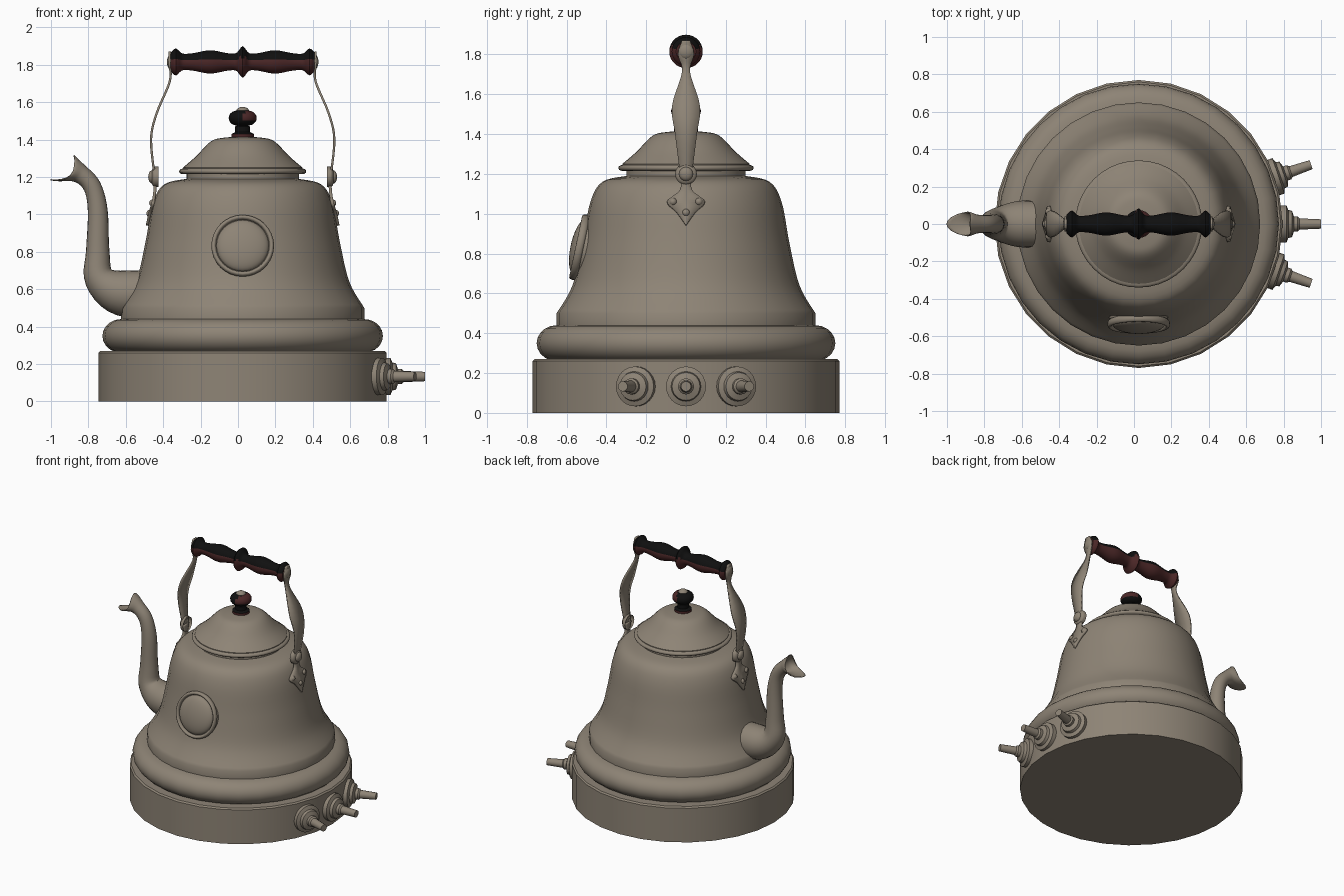
import bpy, bmesh, math
from mathutils import Vector, geometry

CX = 0.025  # vertical axis of the pot
UP = Vector((0, 0, 1))
AXIS = Vector((CX, 0, 0))
if "Cube" in bpy.data.objects:
    bpy.data.objects.remove(bpy.data.objects["Cube"], do_unlink=True)


def material(name, red, green, blue):
    mat = bpy.data.materials.new(name)
    mat.use_nodes = True
    mat.diffuse_color = (red, green, blue, 1)
    shader = mat.node_tree.nodes["Principled BSDF"]
    shader.inputs["Base Color"].default_value = mat.diffuse_color
    return mat


METAL = material("warm grey metal", 0.27, 0.23, 0.18)
RED = material("dark red wood", 0.07, 0.02, 0.02)
BLACK = material("black wood", 0.005, 0.005, 0.005)


def smooth(points, steps=6):
    """Smooth curve through a few points."""
    pts = [Vector(p) for p in points]
    padded = [pts[0], *pts, pts[-1]]
    curve = []
    for a, b, c, d in zip(padded, padded[1:], padded[2:], padded[3:]):
        curve += geometry.interpolate_bezier(b, b + (c - a) / 6, c - (d - b) / 6, c, steps)[:-1]
    return curve + [pts[-1]]


def arc(radius, height, across, along, start=-1, stop=1, steps=10):
    """Part of an ellipse as profile points, measured in quarter turns."""
    angles = [math.pi / 2 * (start + (stop - start) * i / steps) for i in range(steps + 1)]
    return [(radius + across * math.cos(a), height + along * math.sin(a)) for a in angles]


def bump(value, centre, width):
    return math.exp(-((value - centre) / width) ** 2)


def skin(rings, closed=True):
    """Join rows of points with quads."""
    bm = bmesh.new()
    rows = [[bm.verts.new(p) for p in ring] for ring in rings]
    count = len(rows[0])
    for a, b in zip(rows, rows[1:]):
        for i in range(count if closed else count - 1):
            j = (i + 1) % count
            bm.faces.new((a[i], a[j], b[j], b[i]))
    bmesh.ops.remove_doubles(bm, verts=bm.verts, dist=0.0002)
    bmesh.ops.recalc_face_normals(bm, faces=bm.faces)
    bm.normal_update()
    return bm


def finish(name, bm, wooden=None, thickness=None):
    """Make the object; wooden(face) tells which faces are black rather than red."""
    mesh = bpy.data.meshes.new(name)
    for mat in (RED, BLACK) if wooden else (METAL,):
        mesh.materials.append(mat)
    if wooden:
        for face in bm.faces:
            face.material_index = int(wooden(face))
    bm.to_mesh(mesh)
    bm.free()
    mesh.shade_smooth()
    mesh.set_sharp_from_angle(angle=math.radians(40))
    obj = bpy.data.objects.new(name, mesh)
    bpy.context.collection.objects.link(obj)
    if thickness:
        wall = obj.modifiers.new("wall", 'SOLIDIFY')
        wall.thickness, wall.offset = thickness, 0


def lathe(name, profile, origin=AXIS, axis=UP, sides=32, wooden=None):
    """Spin (radius, height) points around an axis."""
    turn = axis.to_track_quat('Z', 'Y')
    angles = [2 * math.pi * i / sides for i in range(sides)]
    rings = [[origin + turn @ Vector((r * math.cos(a), r * math.sin(a), h)) for a in angles]
             for r, h in profile]
    finish(name, skin(rings), wooden)


def ribbon(name, side, path, thickness):
    """Flat strip along (distance from axis, height, half width)."""
    rows = [[(CX + side * d, k * w, z) for k in (-1, 0, 1)] for d, z, w in smooth(path)]
    finish(name, skin(rows, closed=False), thickness=thickness)


def button(name, side, distance, y, z, radius, depth=0.02):
    """Small domed stud facing sideways."""
    profile = [(radius, -depth)] + arc(0, 0, radius, depth, start=0, steps=5)
    lathe(name, profile, Vector((CX + side * distance, y, z)), Vector((side, 0, 0)), sides=16)


# Base drum
lathe("base", [(0, 0), (0.77, 0), (0.77, 0.26), (0.76, 0.27), (0, 0.27)], sides=28)

# Bulging foot, raised band and bell-shaped body
bell = [(0.65, 0.5), (0.57, 0.64), (0.52, 0.85), (0.48, 1.06), (0.42, 1.16), (0.3, 1.19)]
lathe("body", arc(0.65, 0.35, 0.1, 0.09) + smooth(bell) + [(0.3, 1.22), (0, 1.22)])

# Lid with a rounded rim
dome = [(0.32, 1.25), (0.25, 1.31), (0.17, 1.39), (0.1, 1.41), (0, 1.415)]
lathe("lid", arc(0.32, 1.23, 0.02, 0.015, steps=6) + smooth(dome), sides=40)


# Lid knob: black, with a red foot and one red side on the bulb
def knob_is_black(face):
    z, normal = face.calc_center_median().z, face.normal
    red_side = z > 1.5 and normal.x > 0.1 and normal.z > -0.4
    return z > 1.435 and not red_side


stem = [(0, 1.4), (0.06, 1.4), (0.06, 1.43), (0.04, 1.44), (0.04, 1.47)]
lathe("lid_knob", stem + arc(0.03, 1.515, 0.045, 0.04) + [(0, 1.555)],
      sides=24, wooden=knob_is_black)
lathe("lid_knob_cap", arc(0, 1.55, 0.035, 0.025, start=0, steps=5), sides=16)

# Turned wooden grip, black on the upper side: a swell, an end bead and a middle ring
GRIP_HALF, GRIP_Z = 0.385, 1.815
grip = []
for i in range(-40, 41):
    u = abs(i) / 40
    radius = 0.042 + 0.02 * bump(u, 0.45, 0.2) + 0.03 * bump(u, 0.93, 0.06) + 0.042 * bump(u, 0, 0.06)
    grip.append((radius, GRIP_HALF * i / 40))
lathe("grip", [(0, -GRIP_HALF), *grip, (0, GRIP_HALF)], Vector((CX, 0, GRIP_Z)),
      Vector((1, 0, 0)), sides=28, wooden=lambda face: face.normal.z > 0.2)

# Handle straps, mounting plates and studs on both sides
strap = [(0.39, 1.87, 0.02), (0.39, 1.8, 0.04), (0.39, 1.71, 0.02),
         (0.46, 1.54, 0.07), (0.49, 1.4, 0.055), (0.47, 1.2, 0.03)]
plate = [(0.465, 1.2, 0.03), (0.47, 1.12, 0.03), (0.48, 1.06, 0.095),
         (0.495, 1.01, 0.05), (0.51, 0.94, 0)]
for side, label in ((1, "left"), (-1, "right")):
    ribbon("handle_strap_" + label, side, strap, 0.012)
    ribbon("mount_plate_" + label, side, plate, 0.016)
    button("grip_end_" + label, side, GRIP_HALF, 0, GRIP_Z, 0.04)
    button("pivot_" + label, side, 0.47, 0, 1.2, 0.055)
    button("pivot_head_" + label, side, 0.485, 0, 1.2, 0.035)
    button("bottom_rivet_" + label, side, 0.495, 0, 1.005, 0.02)
    for y, place in ((-0.065, "front"), (0.065, "back")):
        button(f"{place}_rivet_{label}", side, 0.48, y, 1.06, 0.02)

# Round boss on the front, tilted with the bell
tilt = math.radians(12)
boss = [(0.165, -0.07)] + arc(0.155, 0.01, 0.013, 0.02, stop=2) + arc(0, 0.01, 0.14, 0.045, start=0)
lathe("front_boss", boss, Vector((CX, -0.525, 0.83)),
      Vector((0, -math.cos(tilt), math.sin(tilt))))

# Swan-neck spout along (x, z, radius), ending in a notched, flared mouth
path = smooth([(-0.42, 0.58, 0.12), (-0.62, 0.58, 0.12), (-0.74, 0.66, 0.08), (-0.75, 0.8, 0.06),
               (-0.75, 1.02, 0.05), (-0.78, 1.15, 0.045), (-0.85, 1.22, 0.05), (-0.94, 1.25, 0.09)])
last = len(path) - 1
rings = []
for i, (x, z, radius) in enumerate(path):
    flow = path[min(i + 1, last)] - path[max(i - 1, 0)]
    flare = max(0, 1 - (last - i) / 6)
    heading = math.atan2(flow.y, flow.x) - flare / 2
    ahead = Vector((math.cos(heading), 0, math.sin(heading)))
    above = Vector((math.sin(heading), 0, -math.cos(heading)))
    ring = []
    for k in range(20):
        c, s = math.cos(math.pi * k / 10), math.sin(math.pi * k / 10)
        sideways = Vector((0, radius * s * (1 - 0.3 * flare), 0))
        ring.append(Vector((x, 0, z)) + above * radius * c + sideways - ahead * 0.06 * flare * s * s)
    rings.append(ring)
finish("spout", skin(rings), thickness=0.006)

# Three control taps fanned around the base
tap = [(0.1, -0.04), (0.1, 0.02), (0.075, 0.03), (0.07, 0.05), (0.04, 0.06),
       (0.04, 0.08), (0.03, 0.09), (0.025, 0.205), (0, 0.205)]
for angle, place in ((-19, "front"), (0, "middle"), (19, "back")):
    a = math.radians(angle)
    outward = Vector((math.cos(a), math.sin(a), 0))
    lathe(place + "_tap", tap, AXIS + UP * 0.133 + outward * 0.77, outward, sides=24)
